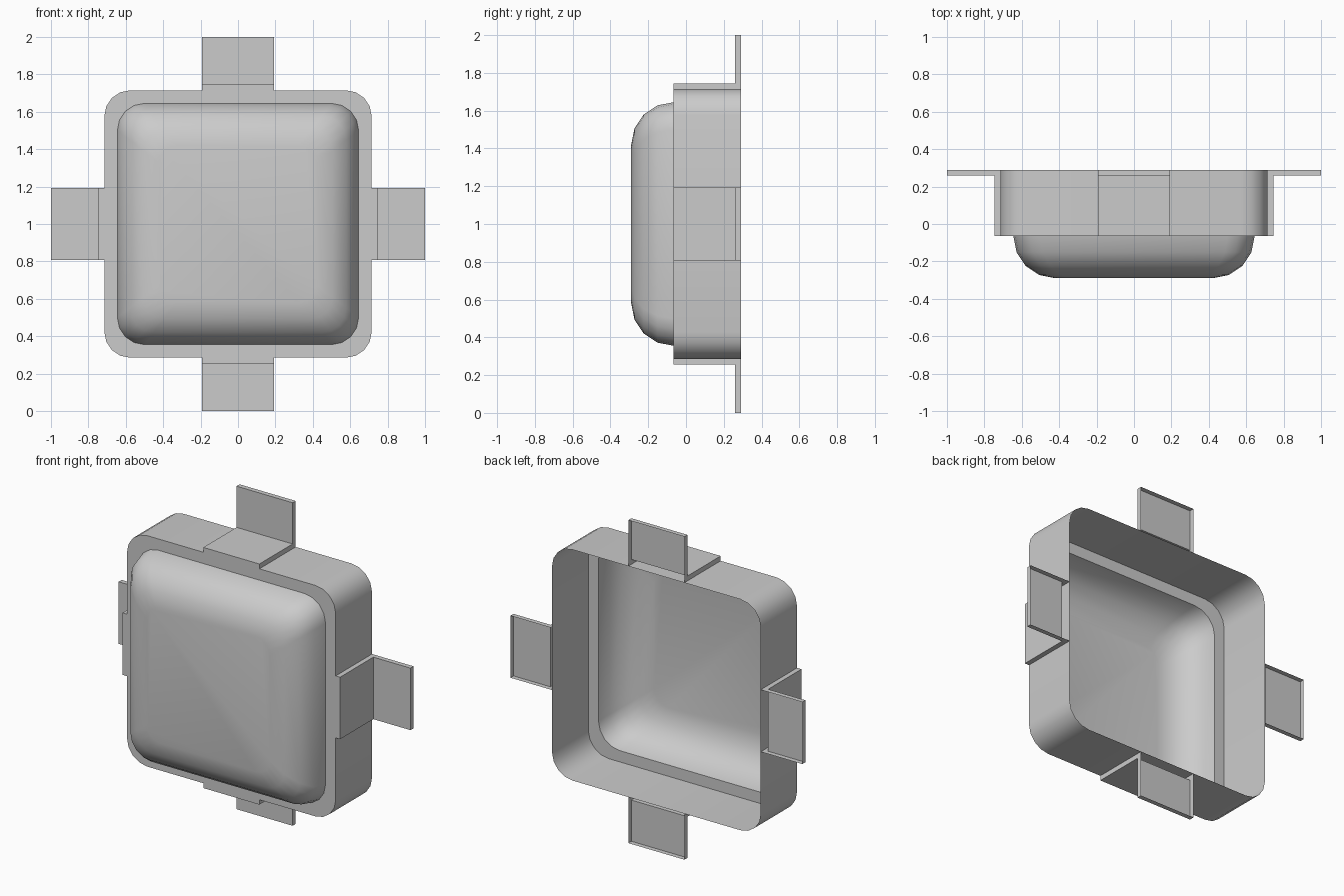
import bpy
import bmesh
from math import cos, sin, pi
from mathutils import Matrix, Vector

cube = bpy.data.objects.get("Cube")
if cube:
    bpy.data.objects.remove(cube, do_unlink=True)

CENTRE_Z = 1.0
FRONT, BACK = -0.065, 0.29      # depth of the casing wall
CASE, DOME = 0.715, 0.645       # half widths
ROUND = 0.225                   # rounding of the dome edge

grey = bpy.data.materials.new("plain grey")
grey.use_nodes = True
colour = (0.6, 0.6, 0.6, 1)
grey.diffuse_color = colour
grey.node_tree.nodes["Principled BSDF"].inputs["Base Color"].default_value = colour


def finish(name, bm):
    bmesh.ops.recalc_face_normals(bm, faces=bm.faces)
    mesh = bpy.data.meshes.new(name)
    bm.to_mesh(mesh)
    bm.free()
    mesh.materials.append(grey)
    obj = bpy.data.objects.new(name, mesh)
    bpy.context.collection.objects.link(obj)
    obj.location.z = CENTRE_Z
    bpy.ops.object.select_all(action='DESELECT')
    obj.select_set(True)
    bpy.context.view_layer.objects.active = obj
    bpy.ops.object.shade_smooth_by_angle(angle=pi / 5)
    return obj


def rounded_square(half, radius, y, steps=4):
    points = []
    for corner in range(4):
        middle = pi / 4 + corner * pi / 2
        reach = (half - radius) * 2 ** 0.5
        for i in range(steps + 1):
            a = corner * pi / 2 + i * pi / 2 / steps
            points.append(Vector((reach * cos(middle) + radius * cos(a), y,
                                  reach * sin(middle) + radius * sin(a))))
    return points


def loft(name, sections, cap=False):
    bm = bmesh.new()
    rings = [[bm.verts.new(p) for p in rounded_square(*s)] for s in sections]
    for a, b in zip(rings, rings[1:]):
        for i in range(len(a)):
            j = (i + 1) % len(a)
            bm.faces.new((a[i], a[j], b[j], b[i]))
    if cap:
        bm.faces.new(rings[-1])
    return finish(name, bm)


# Thin casing wall, open at the back, with a flange around the dome
loft("casing", [(CASE, 0.14, BACK), (CASE, 0.14, FRONT), (DOME, 0.145, FRONT)])

# Hollow cushion-shaped front
sections = []
for i in range(5):
    a = i * pi / 8
    half = DOME - ROUND * (1 - cos(a))
    sections.append((half, 0.145 * half / DOME, FRONT - ROUND * sin(a)))
loft("front_dome", sections, cap=True)


# Angled mounting tabs, thin shells open at the back
def mounting_tab(name, angle):
    half, outer, plate = 0.192, 0.745, 0.26
    profile = [(CASE, FRONT), (outer, FRONT), (outer, plate),
               (1, plate), (1, BACK), (CASE, BACK)]
    turn = Matrix.Rotation(angle, 3, 'Y')
    bm = bmesh.new()
    left, right = [[bm.verts.new(turn @ Vector((x, y, r))) for r, y in profile]
                   for x in (-half, half)]
    for i in range(4):
        bm.faces.new((left[i], left[i + 1], right[i + 1], right[i]))
    for side in (left, right):
        bm.faces.new(side)
    finish(name, bm)


for i, place in enumerate(("top", "left", "bottom", "right")):
    mounting_tab(place + "_tab", i * pi / 2)
